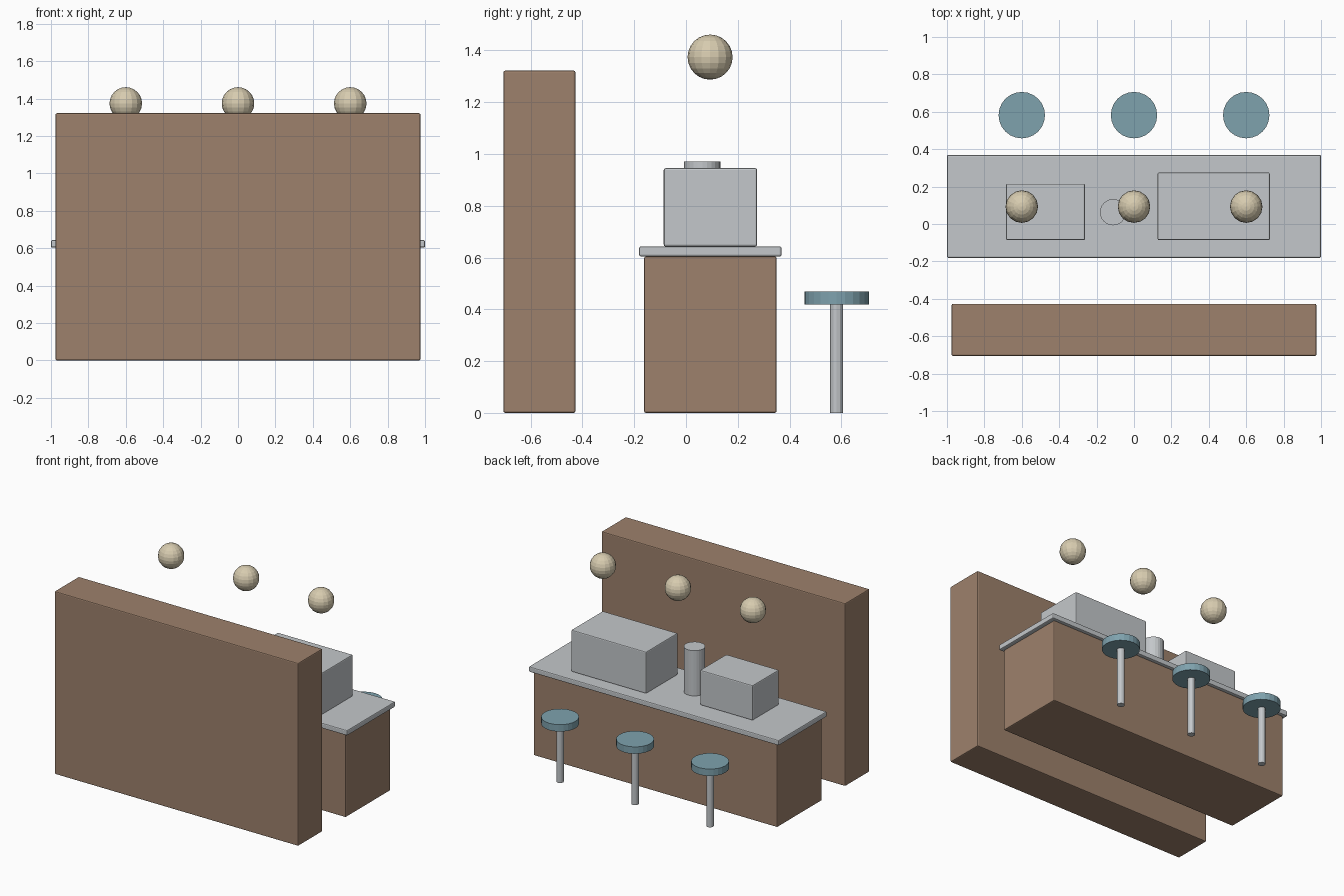
import bpy, bmesh
from mathutils import Matrix, Vector

if "Cube" in bpy.data.objects:
    bpy.data.objects.remove(bpy.data.objects["Cube"])


def material(name, r, g, b):
    m = bpy.data.materials.new(name)
    m.diffuse_color = (r, g, b, 1)
    m.use_nodes = True
    m.node_tree.nodes["Principled BSDF"].inputs["Base Color"].default_value = m.diffuse_color
    return m


WOOD = material("brown wood", 0.34, 0.22, 0.15)
STEEL = material("pale steel", 0.55, 0.575, 0.595)
TEAL = material("teal cushion", 0.21, 0.36, 0.42)
CREAM = material("cream lamp", 0.68, 0.60, 0.43)


def finish(name, bm, mat):
    me = bpy.data.meshes.new(name)
    bm.to_mesh(me)
    bm.free()
    me.materials.append(mat)
    ob = bpy.data.objects.new(name, me)
    bpy.context.collection.objects.link(ob)
    return ob


def box(name, lo, hi, mat, bevel=0.007):
    lo, hi = Vector(lo), Vector(hi)
    bm = bmesh.new()
    bmesh.ops.create_cube(bm, size=1, matrix=Matrix.Translation((lo + hi) / 2)
                          @ Matrix.Diagonal((*(hi - lo), 1)))
    ob = finish(name, bm, mat)
    mod = ob.modifiers.new("soft edges", 'BEVEL')
    mod.width = bevel
    mod.segments = 2
    return ob


def cylinder(name, x, y, z0, z1, r, sides, mat):
    bm = bmesh.new()
    bmesh.ops.create_cone(bm, cap_ends=True, segments=sides, radius1=r, radius2=r,
                          depth=z1 - z0, matrix=Matrix.Translation((x, y, (z0 + z1) / 2)))
    return finish(name, bm, mat)


# Tall cabinet wall, counter and worktop
box("back_cabinet", (-0.975, -0.705, 0), (0.975, -0.427, 1.322), WOOD)
box("counter_body", (-0.975, -0.162, 0), (0.975, 0.35, 0.604), WOOD)
box("worktop", (-1, -0.181, 0.604), (1, 0.369, 0.643), STEEL)

# Machines standing on the worktop
box("large_machine", (0.126, -0.086, 0.643), (0.726, 0.275, 0.945), STEEL)
box("small_machine", (-0.684, -0.086, 0.643), (-0.262, 0.215, 0.896), STEEL)
cylinder("canister", -0.112, 0.063, 0.643, 0.97, 0.07, 24, STEEL)

# Three stools, each with a hanging globe lamp
for i, x in enumerate((-0.6, 0, 0.6), 1):
    cylinder(f"stool_post_{i}", x, 0.582, 0, 0.418, 0.025, 12, STEEL)
    cylinder(f"stool_seat_{i}", x, 0.582, 0.418, 0.468, 0.124, 24, TEAL)
    bm = bmesh.new()
    bmesh.ops.create_uvsphere(bm, u_segments=16, v_segments=12, radius=0.087,
                              matrix=Matrix.Translation((x, 0.093, 1.374)))
    finish(f"globe_lamp_{i}", bm, CREAM)
